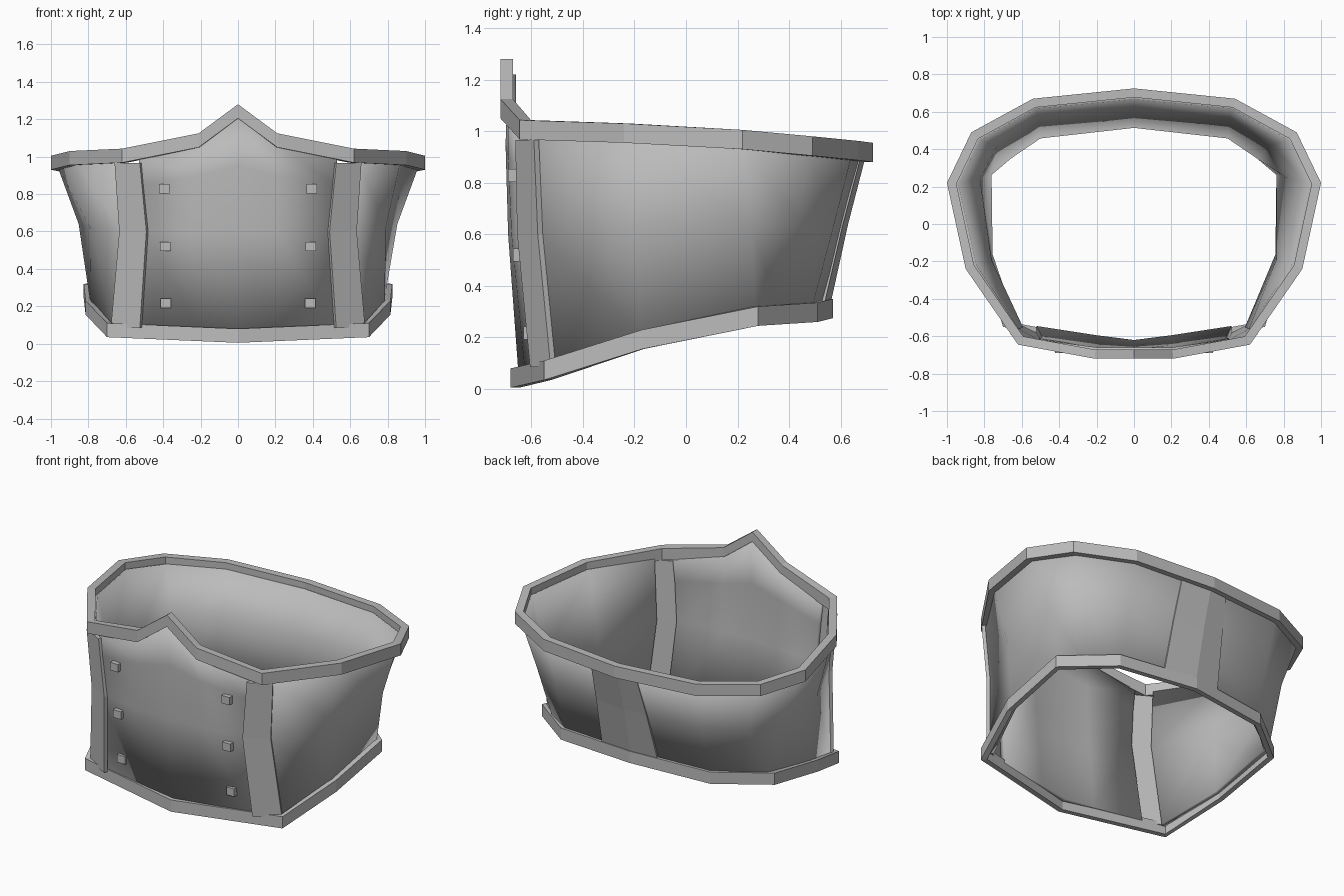
import bpy
import bmesh
from mathutils import Vector

if "Cube" in bpy.data.objects:
    bpy.data.objects.remove(bpy.data.objects["Cube"])

grey = bpy.data.materials.new("grey metal")
grey.diffuse_color = (0.5, 0.5, 0.5, 1)
grey.use_nodes = True
grey.node_tree.nodes["Principled BSDF"].inputs["Base Color"].default_value = grey.diffuse_color


def make(name, verts, faces, smooth=False, thickness=0.0):
    mesh = bpy.data.meshes.new(name)
    mesh.from_pydata(verts, [], faces)
    bm = bmesh.new()
    bm.from_mesh(mesh)
    bmesh.ops.recalc_face_normals(bm, faces=bm.faces)
    # Open sheets must face away from the middle
    if thickness:
        out = sum(f.normal.xy.dot(f.calc_center_median().xy) for f in bm.faces)
        if out < 0:
            bmesh.ops.reverse_faces(bm, faces=bm.faces)
    bm.to_mesh(mesh)
    bm.free()
    mesh.materials.append(grey)
    for p in mesh.polygons:
        p.use_smooth = smooth
    ob = bpy.data.objects.new(name, mesh)
    bpy.context.collection.objects.link(ob)
    if thickness:
        mod = ob.modifiers.new("thickness", "SOLIDIFY")
        mod.thickness = thickness
        mod.offset = -1
    return ob


def grid(name, rows, smooth=True, thickness=0.03):
    """Sheet through rows of points, thickened inward."""
    n = len(rows[0])
    faces = [(r * n + i, r * n + i + 1, (r + 1) * n + i + 1, (r + 1) * n + i)
             for r in range(len(rows) - 1) for i in range(n - 1)]
    return make(name, [p for r in rows for p in r], faces, smooth, thickness)


def flip(points):
    return [(-x, y, z) for x, y, z in points]


def rim(name, half, height, width):
    """Rectangular band: mirrored outline inset by width and dropped by height."""
    loop = [Vector(p) for p in half + flip(half[1:-1])[::-1]]
    n = len(loop)
    verts = []
    for i, p in enumerate(loop):
        a = (p - loop[i - 1]).to_2d().normalized()
        b = (loop[(i + 1) % n] - p).to_2d().normalized()
        t = (a + b).normalized()
        miter = width / max(0.6, t.dot(a))
        q = p + Vector((-t.y, t.x, 0)) * miter
        drop = Vector((0, 0, height))
        verts += [p, q, q - drop, p - drop]
    faces = [(4 * i + k, 4 * i + (k + 1) % 4,
              4 * ((i + 1) % n) + (k + 1) % 4, 4 * ((i + 1) % n) + k)
             for i in range(n) for k in range(4)]
    return make(name, verts, faces)


# Rims
rim("top_rim", [(0, -.72, 1.28), (.21, -.72, 1.125), (.62, -.645, 1.043),
                (.90, -.24, 1.03), (1, .22, 1.005), (.87, .49, .98),
                (.54, .67, .962), (0, .725, .955)], .075, .048)
rim("bottom_rim", [(0, -.68, .08), (.70, -.55, .11), (.815, -.17, .23),
                   (.825, .28, .32), (.53, .51, .335), (0, .57, .35)], .075, .032)

# Front panel, curved, with a pointed top
front_half = [
    [(0, -.69, 1.22), (.20, -.69, 1.07), (.53, -.645, .985)],
    [(0, -.70, .95), (.20, -.69, .90), (.515, -.645, .85)],
    [(0, -.69, .60), (.20, -.677, .60), (.495, -.635, .60)],
    [(0, -.65, .06), (.20, -.625, .07), (.525, -.575, .08)]]
grid("front_panel", [flip(r[1:])[::-1] + r for r in front_half])

# Panel wrapping round both sides and the back
side = [
    [(.64, -.575, .98), (.87, -.23, .98), (.968, .22, .955), (.845, .47, .93),
     (.53, .645, .915), (0, .695, .91)],
    [(.62, -.565, .60), (.79, -.20, .62), (.852, .25, .64), (.75, .44, .64),
     (.52, .575, .64), (0, .62, .64)],
    [(.665, -.52, .08), (.785, -.17, .19), (.79, .27, .28), (.68, .37, .29),
     (.51, .485, .30), (0, .543, .31)]]
grid("wrap_panel", [r + flip(r[:-1])[::-1] for r in side])

# Strips covering the seams beside the front panel
strip = [[(.525, -.662, .965), (.66, -.59, .965)],
         [(.49, -.655, .60), (.635, -.575, .60)],
         [(.525, -.605, .085), (.68, -.525, .085)]]
grid("right_strip", strip, False, .022)
grid("left_strip", [flip(r) for r in strip], False, .022)

# Narrow flat plate over the back closing
grid("back_plate", [
    [(-.12, .692, .93), (0, .704, .93), (.20, .686, .93)],
    [(-.15, .615, .64), (0, .629, .64), (.21, .609, .64)],
    [(-.18, .534, .30), (0, .554, .30), (.22, .530, .30)]], False, .012)

# Square studs in two columns
for sx, side_name in ((1, "right"), (-1, "left")):
    for k, (x, y, z) in enumerate([(.395, -.675, .828), (.388, -.656, .52),
                                   (.387, -.615, .217)]):
        bpy.ops.mesh.primitive_cube_add(size=1, location=(sx * x, y, z))
        stud = bpy.context.object
        stud.name = f"{side_name}_stud_{k + 1}"
        stud.scale = (.056, .032, .05)
        stud.data.materials.append(grey)
